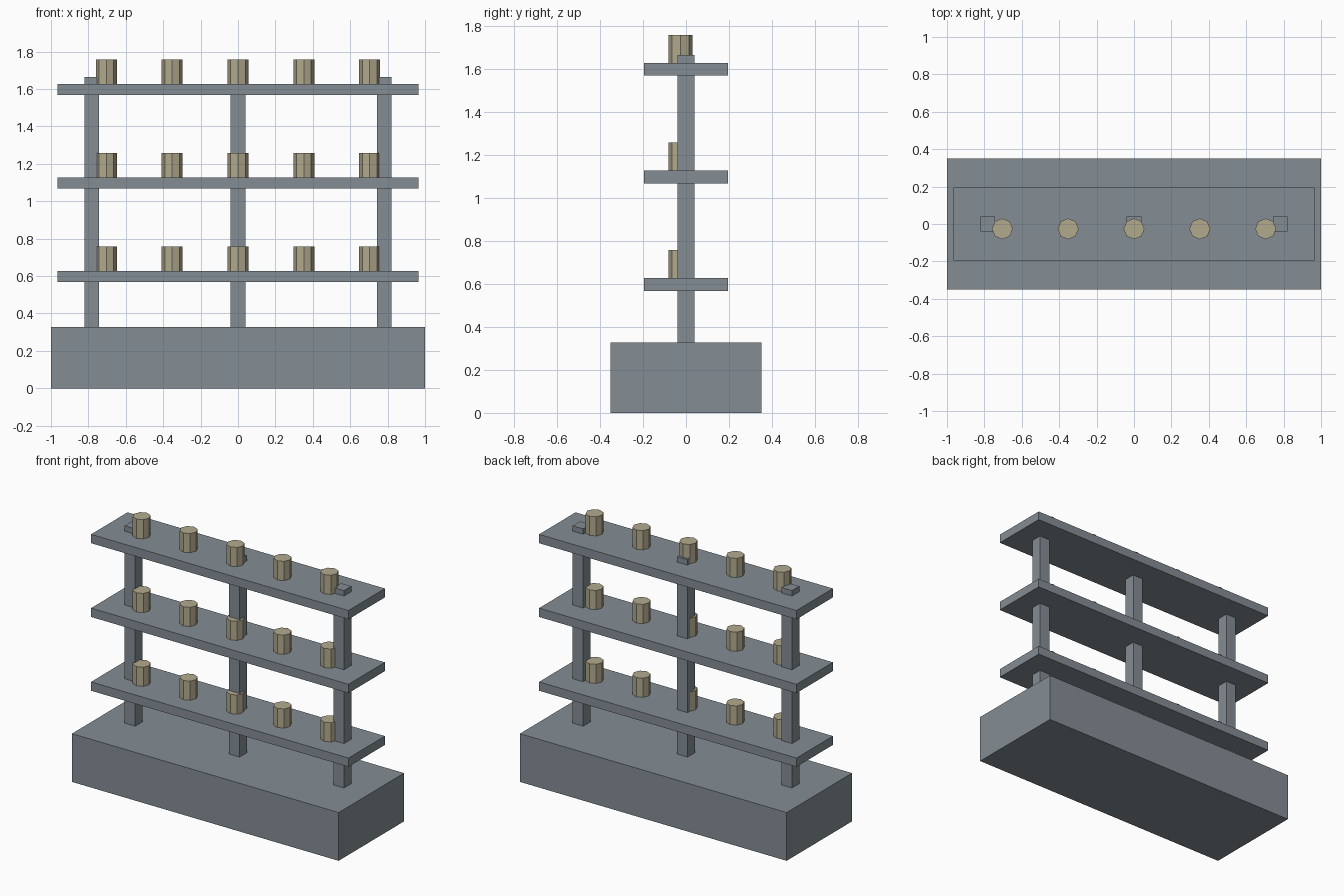
import bpy

if "Cube" in bpy.data.objects:
    bpy.data.objects.remove(bpy.data.objects["Cube"])


def material(name, color):
    m = bpy.data.materials.new(name)
    m.diffuse_color = (*color, 1)
    m.use_nodes = True
    m.node_tree.nodes["Principled BSDF"].inputs["Base Color"].default_value = m.diffuse_color
    return m


steel = material("blue grey", (0.23, 0.27, 0.30))
khaki = material("khaki", (0.45, 0.40, 0.27))


def box(name, size, center):
    bpy.ops.mesh.primitive_cube_add(size=1, location=center)
    ob = bpy.context.object
    ob.name = name
    ob.scale = size
    bpy.ops.object.transform_apply(location=False, rotation=False, scale=True)
    ob.data.materials.append(steel)


def can(name, x, z):
    # Eight-sided can standing on a shelf
    bpy.ops.mesh.primitive_cylinder_add(vertices=8, radius=0.056, depth=0.13,
                                        location=(x, -0.026, z + 0.065))
    ob = bpy.context.object
    ob.name = name
    ob.data.materials.append(khaki)


# Heavy base block
box("base", (2, 0.70, 0.327), (0, 0, 0.1635))

# Three square posts running through the shelves
for i, x in enumerate((-0.783, 0, 0.783)):
    box(f"post_{i + 1}", (0.078, 0.078, 1.338), (x, 0, 0.996))

# Three shelves with a row of five cans each
for level in range(3):
    z = 0.598 + 0.5 * level
    box(f"shelf_{level + 1}", (1.93, 0.39, 0.06), (0, 0, z))
    for i in range(5):
        can(f"can_{level + 1}_{i + 1}", (i - 2) * 0.352, z + 0.03)
